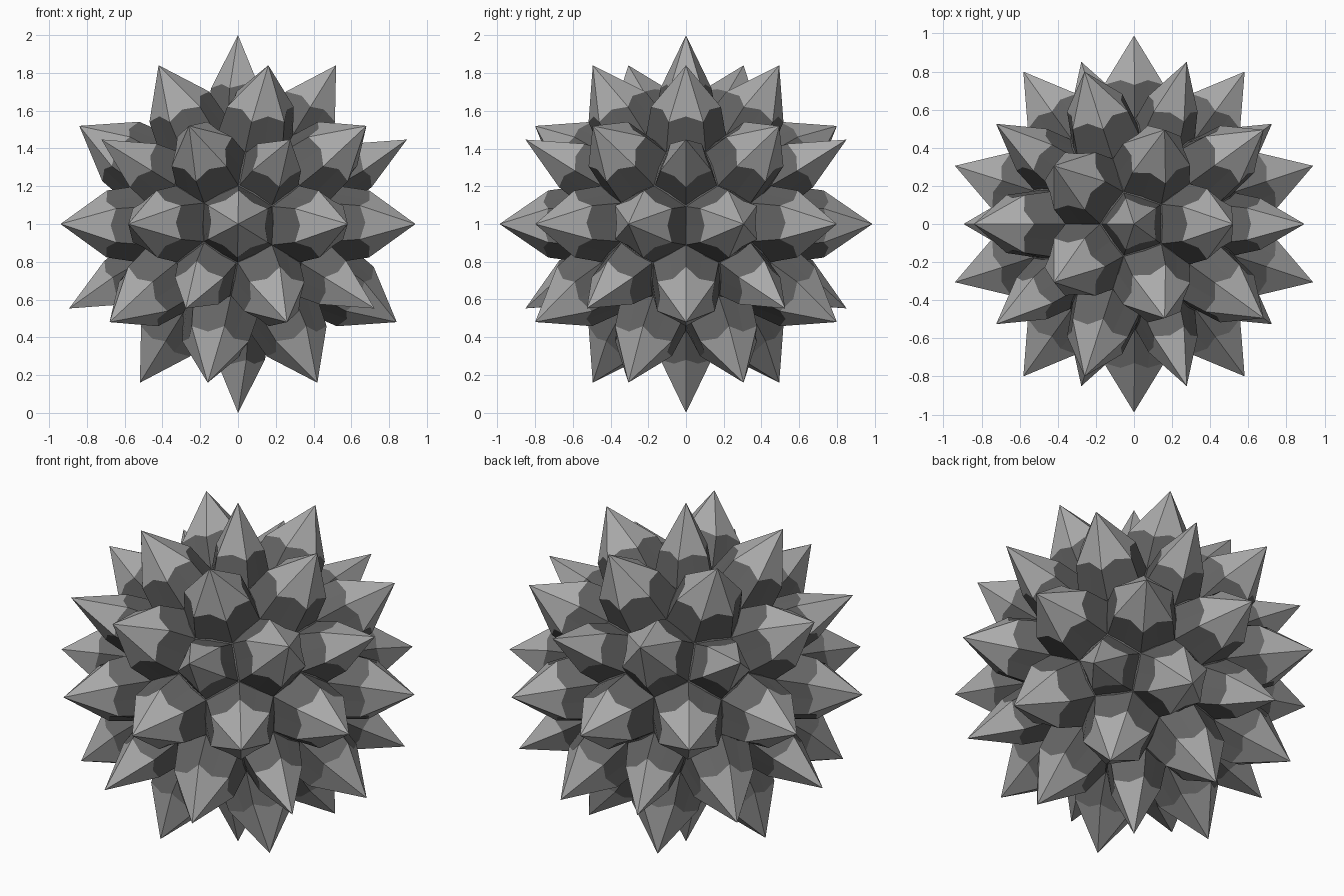
import bpy, bmesh, math
from mathutils import Vector

if "Cube" in bpy.data.objects:
    bpy.data.objects.remove(bpy.data.objects["Cube"])

CENTRE = Vector((0, 0, 1))
CORE_R = 0.60


def material(name, v):
    m = bpy.data.materials.new(name)
    m.diffuse_color = (v, v, v, 1)
    m.use_nodes = True
    m.node_tree.nodes["Principled BSDF"].inputs["Base Color"].default_value = m.diffuse_color
    return m


def make_object(name, bm, mat):
    bmesh.ops.recalc_face_normals(bm, faces=bm.faces)
    me = bpy.data.meshes.new(name)
    bm.to_mesh(me)
    bm.free()
    me.materials.append(mat)
    ob = bpy.data.objects.new(name, me)
    ob.location = CENTRE
    bpy.context.collection.objects.link(ob)
    return ob


light = material("light_grey", 0.40)
dark = material("dark_grey", 0.13)

# 42 spike directions: vertices of a once-divided icosahedron
layout = bmesh.new()
bmesh.ops.create_icosphere(layout, subdivisions=2, radius=1)


def cell(v):
    """Axis and tangent offsets of the cell corners around a layout vertex."""
    n = v.co.normalized()
    u = n.orthogonal().normalized()
    w = n.cross(u)
    offs = []
    for f in v.link_faces:
        c = f.calc_center_median()
        offs.append(c / c.dot(n) - n)
    offs.sort(key=lambda q: math.atan2(q.dot(w), q.dot(u)))
    return n, offs


def ring(bm, n, offs, t_corner, s_corner, t_mid, s_mid):
    """Ring alternating cell corners and edge midpoints."""
    verts = []
    for i, q in enumerate(offs):
        m = (q + offs[(i + 1) % len(offs)]) / 2
        verts.append(bm.verts.new(n * t_corner + q * s_corner))
        verts.append(bm.verts.new(n * t_mid + m * s_mid))
    return verts


spikes, collars = bmesh.new(), bmesh.new()
for v in layout.verts:
    n, offs = cell(v)
    mean = sum(q.length for q in offs) / len(offs)
    if len(offs) == 5:      # slimmer five-sided spike
        tip, t_c, r_c, t_m = 1.0, 0.72, 0.142, 0.74
    else:                   # six-sided spike
        tip, t_c, r_c, t_m = 0.988, 0.73, 0.18, 0.755
    s_c = r_c / mean
    s_m = s_c * (tip - t_m) / (tip - t_c)
    top_args = (n, offs, t_c, s_c, t_m, s_m)

    # pointed cap
    edge = ring(spikes, *top_args)
    apex = spikes.verts.new(n * tip)
    for i in range(len(edge)):
        spikes.faces.new((edge[i], edge[(i + 1) % len(edge)], apex))

    # dark collar below the cap
    top = ring(collars, *top_args)
    low = ring(collars, n, offs, 0.555, CORE_R * 0.92, 0.555, CORE_R * 0.96)
    k = len(top)
    for i in range(k):
        j = (i + 1) % k
        collars.faces.new((low[i], low[j], top[j], top[i]))
layout.free()

make_object("spike_tips", spikes, light)
make_object("spike_collars", collars, dark)

# core ball seen in the grooves
core = bmesh.new()
bmesh.ops.create_icosphere(core, subdivisions=3, radius=CORE_R)
make_object("core_ball", core, dark)
